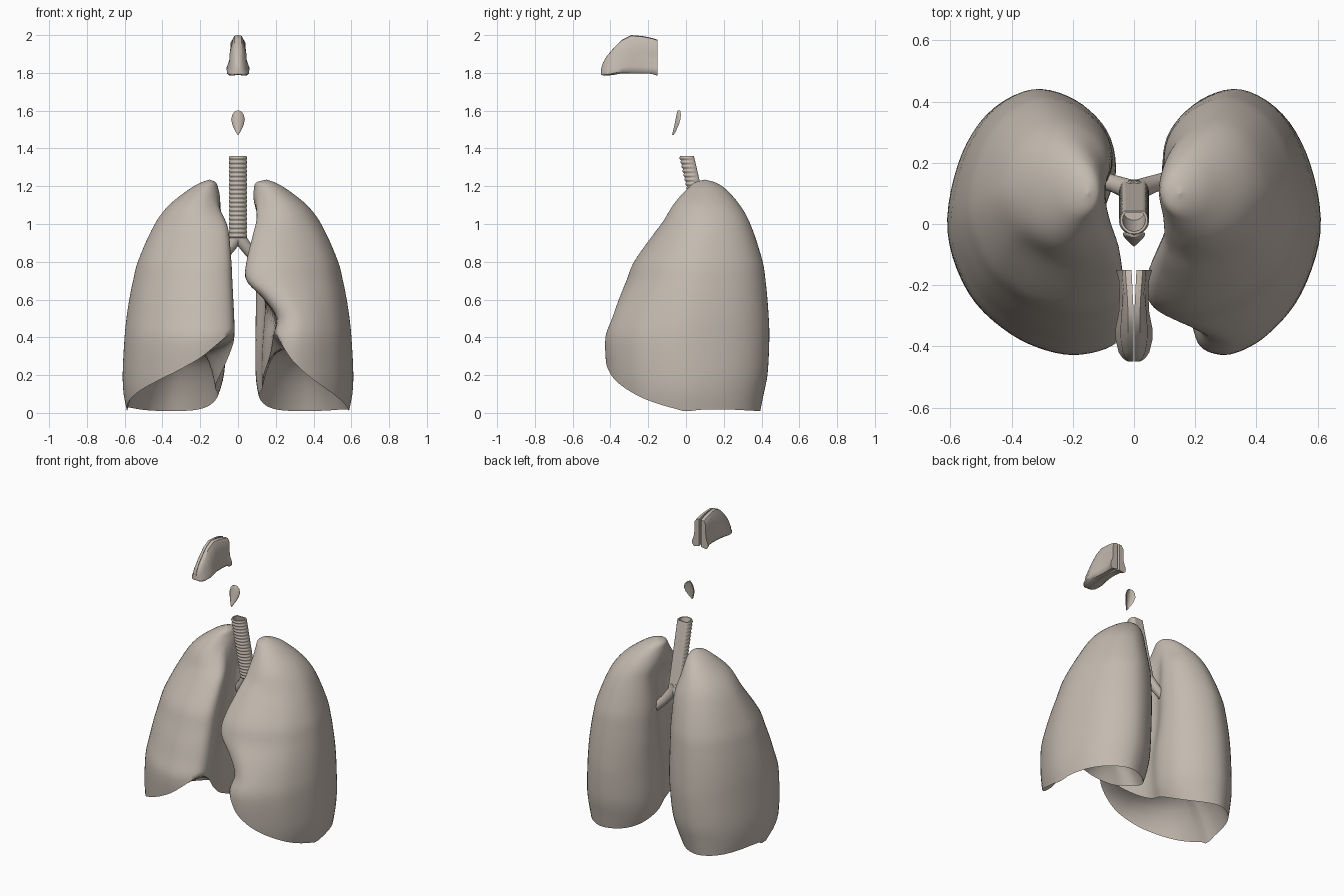
import bpy, bmesh, math
from mathutils import Vector

cube = bpy.data.objects.get("Cube")
if cube:
    bpy.data.objects.remove(cube, do_unlink=True)

tissue = bpy.data.materials.new("warm_grey_tissue")
tissue.use_nodes = True
tissue.diffuse_color = (0.55, 0.49, 0.43, 1)
tissue.node_tree.nodes["Principled BSDF"].inputs["Base Color"].default_value = (0.55, 0.49, 0.43, 1)


def hermite(keys, values, x):
    """Smooth interpolation of a value table."""
    x = min(max(x, keys[0]), keys[-1])
    i = max(k for k in range(len(keys) - 1) if keys[k] <= x)

    def slope(k):
        a, b = max(k - 1, 0), min(k + 1, len(keys) - 1)
        return (values[b] - values[a]) / (keys[b] - keys[a])

    h = keys[i + 1] - keys[i]
    t = (x - keys[i]) / h
    s = t * t * (3 - 2 * t)
    return (values[i] * (1 - s) + values[i + 1] * s
            + h * t * (1 - t) * ((1 - t) * slope(i) - t * slope(i + 1)))


def ease(t):
    t = min(max(t, 0), 1)
    return t * t * (3 - 2 * t)


def closed_spline(points, steps):
    """Closed Catmull-Rom curve through 2D points."""
    n, curve = len(points), []
    for i in range(n):
        a, b, c, d = (Vector(points[(i + k) % n]) for k in (-1, 0, 1, 2))
        for j in range(steps):
            t = j / steps
            curve.append(b + (c - a) * t / 2 + (a - b * 2.5 + c * 2 - d / 2) * t * t
                         + (b * 1.5 - a / 2 - c * 1.5 + d / 2) * t ** 3)
    return curve


def loft(name, rings, caps=(True, True), angle=60):
    """Skin a list of equal rings into one smooth object."""
    bm = bmesh.new()
    rows = [[bm.verts.new(p) for p in ring] for ring in rings]
    n = len(rows[0])
    for low, high in zip(rows, rows[1:]):
        for i in range(n):
            bm.faces.new((low[i], low[(i + 1) % n], high[(i + 1) % n], high[i]))
    for row, wanted in zip((rows[0], rows[-1]), caps):
        if wanted:
            bm.faces.new(row)
    bmesh.ops.remove_doubles(bm, verts=bm.verts, dist=0.0002)
    bmesh.ops.recalc_face_normals(bm, faces=bm.faces)
    mesh = bpy.data.meshes.new(name)
    bm.to_mesh(mesh)
    bm.free()
    obj = bpy.data.objects.new(name, mesh)
    bpy.context.collection.objects.link(obj)
    mesh.materials.append(tissue)
    bpy.ops.object.select_all(action="DESELECT")
    obj.select_set(True)
    bpy.context.view_layer.objects.active = obj
    bpy.ops.object.shade_smooth_by_angle(angle=math.radians(angle))


# Lungs: one plan outline (u = medial to lateral, v = front to back) swept up a height table
OUTLINE = closed_spline([
    (1, .46), (.94, .72), (.78, .91), (.54, 1), (.3, .96), (.12, .84), (.06, .68), (.11, .54),
    (.11, .44), (.06, .3), (0, .15), (.04, .05), (.2, 0), (.4, 0), (.65, .07), (.88, .22)], 5)
HEIGHT = [0, .1, .2, .4, .5, .6, .7, .8, 1, 1.1, 1.19, 1.222, 1.235]
LATERAL = [.585, .605, .61, .6, .59, .575, .555, .53, .44, .365, .25, .19, .15]
FRONT = [-.36, -.39, -.41, -.42, -.385, -.35, -.31, -.27, -.13, -.07, .01, .05, .1]
BACK = [.39, .41, .43, .44, .437, .43, .42, .405, .34, .285, .205, .15, .1]
MEDIAL_RIGHT = [.12, .07, .04, .02, .02, .025, .03, .035, .055, .085, .105, .12, .15]
MEDIAL_LEFT = [.11, .075, .06, .055, .055, .055, .06, .065, .09, .08, .085, .1, .15]
NOTCH_LEFT = [.1, .1, .11, .13, .15, .085, -.015, -.02, 0, 0, 0, 0, 0]
TOP = HEIGHT[-1]


def lung(name, side, medial, notch, rim_power):
    def border(u, v):
        u, v = min(max(u, 0), 1), min(max(v, 0), 1)
        return .01 + (.25 * (1 - u) ** rim_power + .23 * (1 - u) ** 4) * (1 - v) ** 1.5

    def place(u, v, z):
        inner, outer = hermite(HEIGHT, medial, z), hermite(HEIGHT, LATERAL, z)
        front, back = hermite(HEIGHT, FRONT, z), hermite(HEIGHT, BACK, z)
        inward = max(1 - u, 0) ** 1.5
        shift = hermite(HEIGHT, notch, z) * ease((.5 - v) / .35) * inward
        # hollow where the airway enters
        shift += .05 * inward ** 3 * math.exp(-((v - .5) / .16) ** 2 - ((z - .62) / .25) ** 2)
        # rounder section near the apex
        offset = Vector((u - .5, v - .5))
        offset = offset.lerp(offset.normalized() * .5, ease((z - .95) / .22))
        return Vector((side * (inner + (outer - inner) * (offset.x + .5) + shift),
                       front + (back - front) * (offset.y + .5), z))

    rim = [place(u, v, border(u, v)) for u, v in OUTLINE]
    centre = sum(rim, Vector()) / len(rim)
    rings = []
    # hollow underside rising to a dome
    for s in (0, .2, .4, .6, .75, .87, .95, .985):
        rise = 1 - s ** 4
        rings.append([Vector((centre.x + (p.x - centre.x) * s, centre.y + (p.y - centre.y) * s,
                              p.z + (.34 - p.z) * rise)) for p in rim])
    # outer wall up to the apex
    levels = 44
    for k in range(levels + 1):
        t = math.sin(k / levels * math.pi / 2)
        rings.append([place(u, v, border(u, v) + (TOP - border(u, v)) * t) for u, v in OUTLINE])
    loft(name, rings, caps=(False, False), angle=70)


lung("right_lung", -1, MEDIAL_RIGHT, [0] * len(HEIGHT), .3)
lung("left_lung", 1, MEDIAL_LEFT, NOTCH_LEFT, .5)


# Windpipe: ribbed in front, flattened and smooth behind, open at the top
def pipe_ring(z, radius, rib):
    ring = []
    for i in range(32):
        a = 2 * math.pi * i / 32
        r = radius + rib * max(0, min(1, .6 - math.sin(a)))
        ring.append((r * math.cos(a), min(r * math.sin(a), radius * .65) + .114 - (z - .92) * .23, z))
    return ring


RIBS, PER_RIB = 19, 6
wall = [pipe_ring(.925 + .435 * k / (RIBS * PER_RIB), .045,
                  .006 * math.sin(math.pi * k / PER_RIB) ** 2) for k in range(RIBS * PER_RIB + 1)]
lining = [pipe_ring(z, .037, 0) for z in (1.36, 1.2)]
loft("windpipe", wall + lining)


# Airway branches
def tube(name, points, radii, sides=16):
    pts = [Vector(p) for p in points]
    rings = []
    for i, p in enumerate(pts):
        d = (pts[min(i + 1, len(pts) - 1)] - pts[max(i - 1, 0)]).normalized()
        across = d.cross(Vector((0, 1, 0))).normalized()
        other = d.cross(across)
        rings.append([p + (across * math.cos(a) + other * math.sin(a)) * radii[i]
                      for a in (2 * math.pi * k / sides for k in range(sides))])
    loft(name, rings)


for label, s in (("left", 1), ("right", -1)):
    tube(label + "_main_airway",
         [(-.005 * s, .11, .955), (.02 * s, .115, .91), (.06 * s, .13, .855), (.11 * s, .145, .8),
          (.18 * s, .15, .74)],
         [.034, .033, .029, .027, .022])

# Epiglottis: thin curved leaf, bowed to the front
LEAF = [(1.47, .002, -.07), (1.495, .016, -.064), (1.525, .03, -.057),
        (1.555, .036, -.051), (1.58, .03, -.046), (1.595, .018, -.042), (1.602, .004, -.04)]
leaf_rings = []
for z, half, y in LEAF:
    cols = [k / 5 for k in range(-5, 6)]
    bow = half * .5
    leaf_rings.append([(half * c, y - .004 + bow * c * c, z) for c in cols]
                      + [(half * c, y + .004 + bow * c * c, z) for c in reversed(cols)])
loft("epiglottis", leaf_rings)

# Nose: two mirrored halves with a narrow slit between them
# stations: y, top, bottom, ridge half width, middle half width, lower half width
NOSE = [(-.15, 1.975, 1.785, .04, .044, .06), (-.18, 1.985, 1.795, .038, .042, .05),
        (-.23, 1.995, 1.797, .032, .04, .047), (-.29, 2, 1.797, .028, .042, .05),
        (-.34, 1.975, 1.797, .028, .046, .06), (-.38, 1.935, 1.79, .027, .045, .06),
        (-.42, 1.888, 1.785, .022, .038, .05), (-.44, 1.853, 1.787, .016, .028, .036),
        (-.45, 1.82, 1.792, .01, .016, .02)]
for label, s in (("left", 1), ("right", -1)):
    nose_rings = []
    for y, top, bottom, ridge, middle, lower in NOSE:
        tall = top - bottom
        gap = .001 + .007 * max(0, 1 + (y + .15) * 7)
        section = [(gap, top), (ridge * .7, top - tall * .02), (ridge, top - tall * .12),
                   (middle * .96, top - tall * .4), (middle, top - tall * .6),
                   (lower, bottom + tall * .18), (lower * .97, bottom + tall * .06),
                   (lower * .75, bottom), (gap, bottom + tall * .04)]
        nose_rings.append([(s * x, y, z) for x, z in section])
    loft(label + "_nose_half", nose_rings, angle=45)
